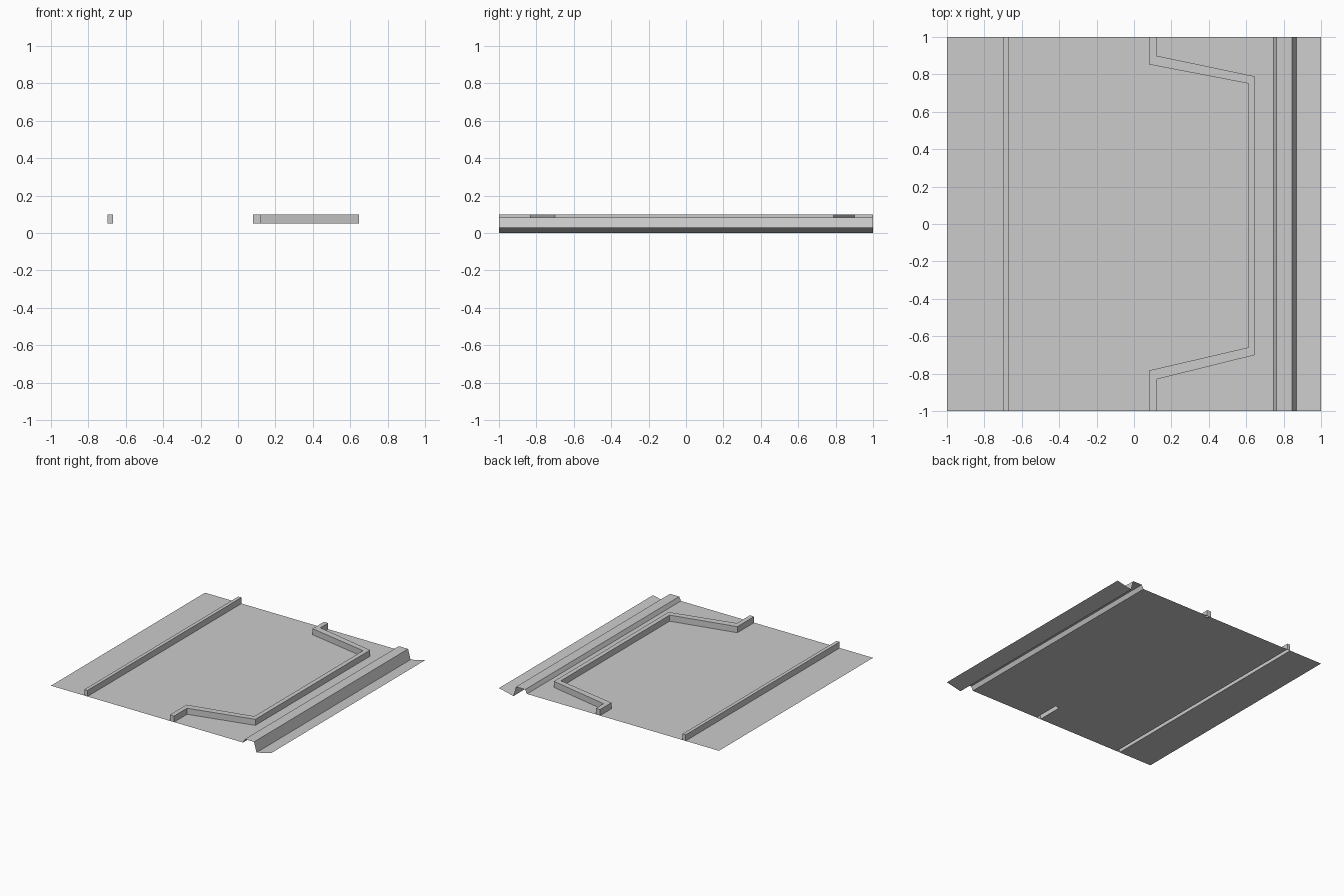
import bpy, bmesh

if "Cube" in bpy.data.objects:
    bpy.data.objects.remove(bpy.data.objects["Cube"])

Z0, Z1 = 0.05, 0.10   # ground level, kerb top

# Plan outlines of both sides of each kerb, from back (y=1) to front (y=-1)
straight_l = [(-0.697, 1), (-0.697, -1)]
straight_r = [(-0.668, 1), (-0.668, -1)]
bay_l = [(0.081, 1), (0.081, 0.853), (0.611, 0.751), (0.611, -0.66), (0.081, -0.783), (0.081, -1)]
bay_r = [(0.119, 1), (0.119, 0.90), (0.648, 0.789), (0.648, -0.70), (0.119, -0.831), (0.119, -1)]


def finish(name, bm):
    me = bpy.data.meshes.new(name)
    bm.to_mesh(me)
    bm.free()
    ob = bpy.data.objects.new(name, me)
    bpy.context.collection.objects.link(ob)
    return ob


def flat_sheet(name, left, right):
    """Single upward-facing surface between two plan lines."""
    bm = bmesh.new()
    # left line runs back to front, right line returns: counter-clockwise
    bm.faces.new([bm.verts.new((x, y, Z0)) for x, y in left + right[::-1]])
    bmesh.ops.triangulate(bm, faces=bm.faces[:])
    return finish(name, bm)


def kerb(name, left, right):
    """Raised kerb with walls, end caps and top, open underneath."""
    bm = bmesh.new()
    loop = left + right[::-1]
    lo = [bm.verts.new((x, y, Z0)) for x, y in loop]
    hi = [bm.verts.new((x, y, Z1)) for x, y in loop]
    n = len(loop)
    for i in range(n):
        j = (i + 1) % n
        bm.faces.new((lo[i], lo[j], hi[j], hi[i]))
    for i in range(len(left) - 1):
        bm.faces.new((hi[i], hi[i + 1], hi[n - 2 - i], hi[n - 1 - i]))
    return finish(name, bm)


def profile_strip(name, profile):
    """Sweep an (x, z) profile along the full depth."""
    bm = bmesh.new()
    front = [bm.verts.new((x, -1, z)) for x, z in profile]
    back = [bm.verts.new((x, 1, z)) for x, z in profile]
    for i in range(len(profile) - 1):
        bm.faces.new((front[i], front[i + 1], back[i + 1], back[i]))
    return finish(name, bm)


# Ground surfaces between the kerbs
flat_sheet("left_verge", [(-1, 1), (-1, -1)], straight_l)
flat_sheet("main_pavement", straight_r, bay_l)
flat_sheet("side_pavement", bay_r, [(0.746, 1), (0.746, -1)])

# Kerbs
kerb("straight_kerb", straight_l, straight_r)
kerb("bay_kerb", bay_l, bay_r)

# Raised edge, gutter and road margin on the right
profile_strip("edge_and_gutter",
              [(0.746, Z0), (0.762, 0.082), (0.846, 0.082), (0.868, 0), (1, 0.03)])
